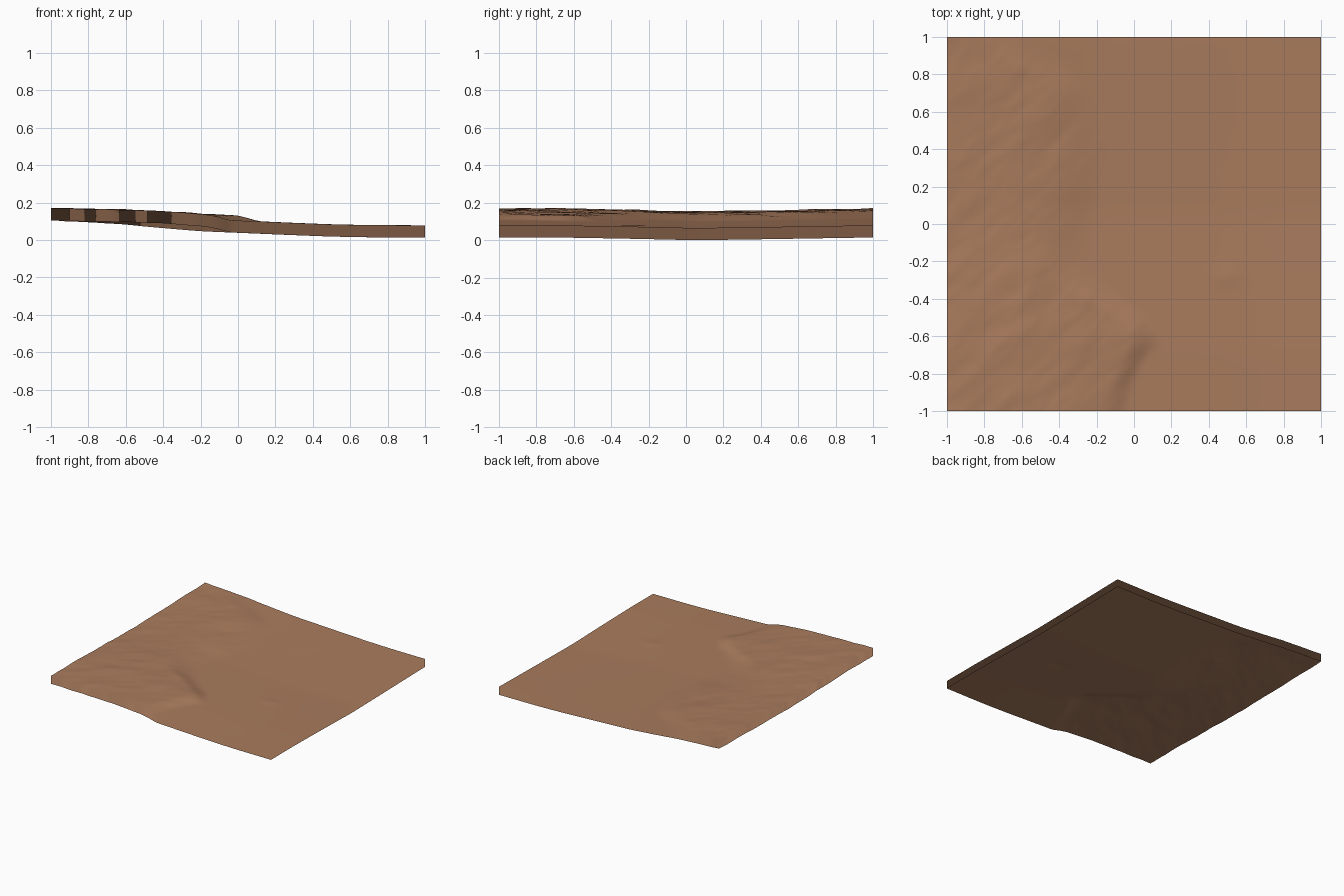
import bpy, bmesh, math
from mathutils import Vector, noise

if "Cube" in bpy.data.objects:
    bpy.data.objects.remove(bpy.data.objects["Cube"])

N = 120            # grid cells per side
SKIRT = 0.065      # depth of the skirt hanging from the rim

# height profiles across x: low ground and raised ground
LOW = [(-1, .169), (-.9, .161), (-.6, .151), (-.45, .137), (-.2, .116), (0, .108),
       (.3, .095), (.5, .087), (.7, .083), (1, .082)]
HIGH = [(-1, .172), (-.6, .169), (-.4, .157), (-.15, .143), (0, .137), (.1, .130),
        (.2, .114), (.3, .102), (.5, .091), (1, .083)]
# broad dip along y
DIP = [(-1, 0), (-.7, .001), (-.4, -.004), (-.2, -.008), (.05, -.014), (.4, -.009),
       (.8, -.003), (1, 0)]
# x position of the foot of the raised ground, and its slope width, along y
EDGE = [(-1, -.04), (-.8, .03), (-.62, .19), (-.45, .05), (-.3, -.18), (-.1, -.25),
        (.2, -.15), (.4, -.12), (.75, -.2), (1, -.55)]
WIDTH = [(-.6, .17), (-.3, .3), (1, .35)]


def interp(points, t):
    """Linear lookup in a short profile, held constant past its ends."""
    for (a, u), (b, v) in zip(points, points[1:]):
        if t <= b:
            f = max(0.0, min(1.0, (t - a) / (b - a)))
            return u + (v - u) * f
    return points[-1][1]


def soft(points, t):
    """Profile lookup with rounded corners."""
    return sum(interp(points, t + d) for d in (-.06, -.03, 0, .03, .06)) / 5


def height(x, y):
    low, high = soft(LOW, x), soft(HIGH, x)
    wobble = .05 * noise.noise(Vector((x * 5, y * 5, 3)))
    f = max(0.0, min(1.0, (soft(EDGE, y) + wobble - x) / soft(WIDTH, y)))
    w = f * f * (3 - 2 * f)
    # diagonal ripples and broad rolls
    u, v = (x + y) * .7, (x - y) * .7
    ripple = noise.fractal(Vector((u * 2.8, v * 6, 7)), 1.0, 2.0, 3)
    roll = noise.noise(Vector((x * 1.6, y * 1.6, 1)))
    # the raised ground is strongest on the front spur
    lift = interp([(-.6, .9), (-.2, .72), (1, .7)], y)
    raised = low + (high - low) * (lift + .15 * roll) + .0055 * ripple
    plain = low + .001 * roll
    # small knoll on the plain
    plain += .004 * math.exp(-((x - .5) / .07) ** 2 - ((y + .28) / .05) ** 2)
    return plain + (raised - plain) * w + soft(DIP, y)


# terrain sheet
bm = bmesh.new()
bmesh.ops.create_grid(bm, x_segments=N, y_segments=N, size=1)
for vert in bm.verts:
    vert.co.z = height(vert.co.x, vert.co.y)
bm.normal_update()
key = lambda co: (round(co.x, 4), round(co.y, 4))
ground_normal = {key(v.co): v.normal.copy() for v in bm.verts}

# open skirt dropped from the rim
rim = [e for e in bm.edges if e.is_boundary]
skirt = bmesh.ops.extrude_edge_only(bm, edges=rim)
for part in skirt["geom"]:
    if isinstance(part, bmesh.types.BMVert):
        part.co.z -= SKIRT

# face outward, rest on the floor
bmesh.ops.recalc_face_normals(bm, faces=bm.faces)
bm.faces.ensure_lookup_table()
if bm.faces[0].normal.z < 0:
    bmesh.ops.reverse_faces(bm, faces=bm.faces)
lowest = min(v.co.z for v in bm.verts)
for vert in bm.verts:
    vert.co.z -= lowest

mesh = bpy.data.meshes.new("terrain_tile")
bm.to_mesh(mesh)
bm.free()
tile = bpy.data.objects.new("terrain_tile", mesh)
bpy.context.collection.objects.link(tile)

# single earth colour
earth = bpy.data.materials.new("brown earth")
earth.diffuse_color = (.40, .20, .11, 1)
earth.use_nodes = True
earth.node_tree.nodes["Principled BSDF"].inputs["Base Color"].default_value = earth.diffuse_color
mesh.materials.append(earth)

# smooth shading that runs from the ground over the skirt
mesh.polygons.foreach_set("use_smooth", [True] * len(mesh.polygons))
mesh.normals_split_custom_set_from_vertices([ground_normal[key(v.co)] for v in mesh.vertices])
